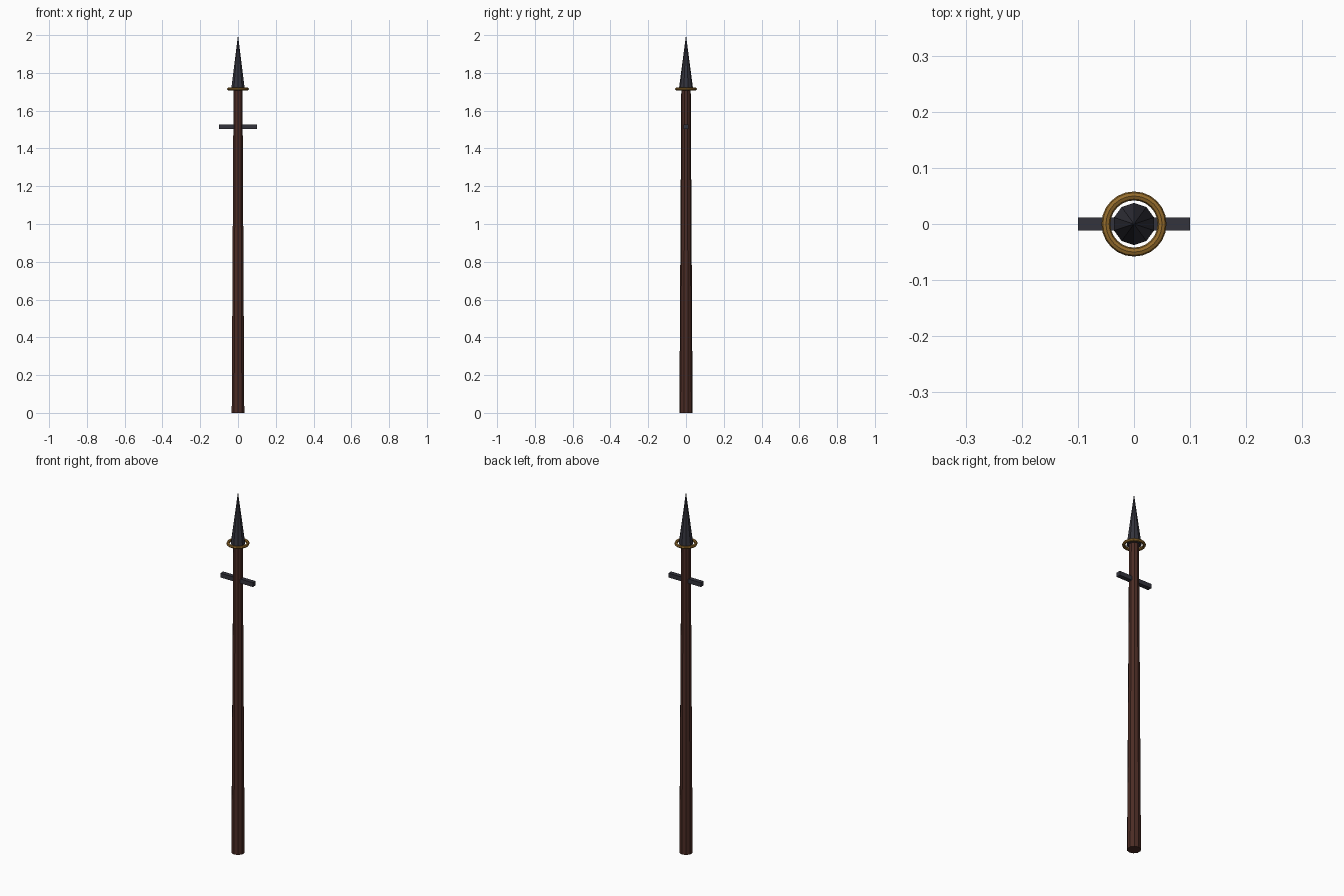
import bpy, math

if "Cube" in bpy.data.objects:
    bpy.data.objects.remove(bpy.data.objects["Cube"])


def material(name, rgb):
    m = bpy.data.materials.new(name)
    m.diffuse_color = (*rgb, 1)
    m.use_nodes = True
    m.node_tree.nodes["Principled BSDF"].inputs["Base Color"].default_value = m.diffuse_color
    return m


wood = material("dark_red_wood", (0.070, 0.025, 0.018))
iron = material("dark_iron", (0.033, 0.033, 0.045))
brass = material("aged_brass", (0.30, 0.15, 0.025))


def finish(name, mat):
    ob = bpy.context.object
    ob.name = name
    ob.data.materials.append(mat)
    return ob


def tapered(name, mat, sides, r1, r2, z0, z1):
    bpy.ops.mesh.primitive_cone_add(vertices=sides, radius1=r1, radius2=r2,
                                    depth=z1 - z0, location=(0, 0, (z0 + z1) / 2))
    return finish(name, mat)


# Tapered ten-sided shaft and pointed head
tapered("shaft", wood, 10, 0.035, 0.025, 0, 1.715)
tapered("spear_head", iron, 10, 0.0375, 0, 1.715, 2.0)

# Collar ring around the base of the head
bpy.ops.mesh.primitive_torus_add(major_radius=0.05, minor_radius=0.008,
                                 major_segments=24, minor_segments=8,
                                 location=(0, 0, 1.715))
finish("collar_ring", brass)

# Crossbar through the shaft
bpy.ops.mesh.primitive_cube_add(size=1, location=(0, 0, 1.515))
bar = finish("crossbar", iron)
bar.scale = (0.2, 0.024, 0.024)
